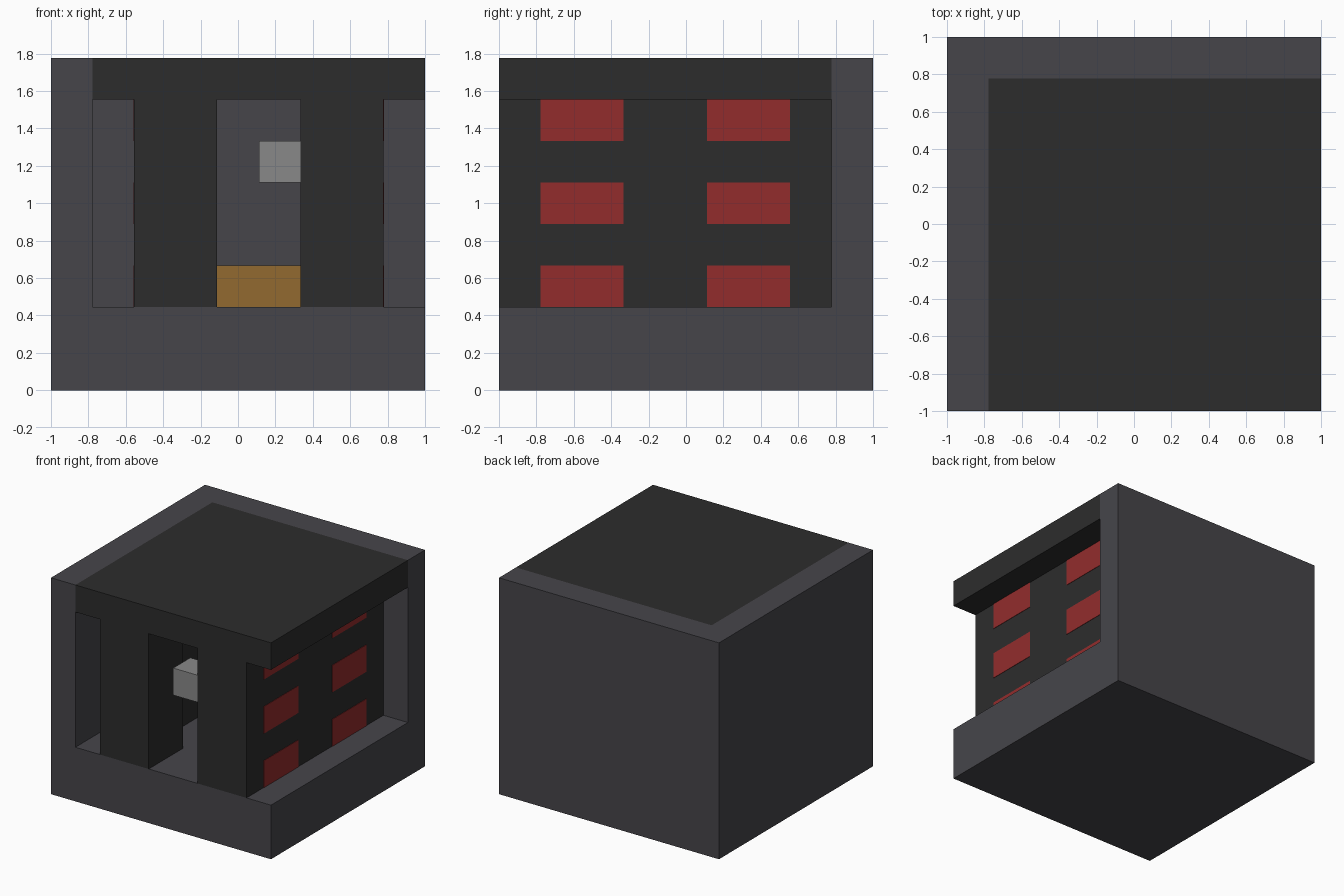
import bpy
import bmesh

U = 2 / 9  # one block of the building grid


def material(name, rgb):
    """Flat material from an sRGB 0-255 colour."""
    lin = [((c / 255 + 0.055) / 1.055) ** 2.4 for c in rgb]
    mat = bpy.data.materials.new(name)
    mat.use_nodes = True
    mat.diffuse_color = (*lin, 1)
    bsdf = next(n for n in mat.node_tree.nodes if n.type == 'BSDF_PRINCIPLED')
    bsdf.inputs["Base Color"].default_value = (*lin, 1)
    return mat


def prism(name, plan, low, high, mat):
    """Extrude a plan outline, given in blocks, between two heights."""
    bm = bmesh.new()
    base = bm.faces.new([bm.verts.new((i * U - 1, j * U - 1, low * U)) for i, j in plan])
    top = bmesh.ops.extrude_face_region(bm, geom=[base])["geom"]
    rise = [v for v in top if isinstance(v, bmesh.types.BMVert)]
    bmesh.ops.translate(bm, verts=rise, vec=(0, 0, (high - low) * U))
    bmesh.ops.recalc_face_normals(bm, faces=bm.faces)
    mesh = bpy.data.meshes.new(name)
    bm.to_mesh(mesh)
    bm.free()
    mesh.materials.append(mat)
    obj = bpy.data.objects.new(name, mesh)
    bpy.context.collection.objects.link(obj)
    return obj


def box(name, x, y, z, mat):
    plan = [(x[0], y[0]), (x[1], y[0]), (x[1], y[1]), (x[0], y[1])]
    return prism(name, plan, *z, mat)


cube = bpy.data.objects.get("Cube")
if cube:
    bpy.data.objects.remove(cube, do_unlink=True)

stone = material("grey stone", (70, 69, 74))
dark = material("dark wall", (44, 44, 44))
red = material("red panel", (146, 44, 44))
wood = material("orange wood", (146, 106, 48))
metal = material("light grey metal", (137, 137, 137))

# Stone shell: floor slab, left-hand wall and back wall
shell = box("stone_shell", (0, 9), (0, 9), (0, 8), stone)
cutter = box("shell_cutter", (1, 10), (-1, 8), (2, 9), stone)
cutter.hide_render = True
cut = shell.modifiers.new("cavity", 'BOOLEAN')
cut.operation = 'DIFFERENCE'
cut.solver = 'EXACT'
cut.object = cutter
bpy.context.view_layer.objects.active = shell
bpy.ops.object.modifier_apply(modifier=cut.name)
bpy.data.objects.remove(cutter, do_unlink=True)

# Roof slab overhanging the side walls
box("roof", (1, 9), (0, 8), (7, 8), dark)

# Side walls with a thick front pillar, mirrored about the doorway
plan = [(2, 0), (4, 0), (4, 2), (3, 2), (3, 8), (2, 8)]
prism("right_wall", plan, 2, 7, dark)
prism("left_wall", [(10 - i, j) for i, j in plan], 2, 7, dark)

# Red panels set through the side walls
E = 0.015
for side, x in (("right", 2), ("left", 7)):
    for j in (1, 5):
        for k in (2, 4, 6):
            box(f"{side}_panel", (x - E, x + 1 + E), (j, j + 2), (k, k + 1), red)

# Door handle and the low wooden chest inside
box("door_handle", (5, 6), (0, 1), (5, 6), metal)
box("wooden_chest", (4, 6), (6, 8), (2, 3), wood)
